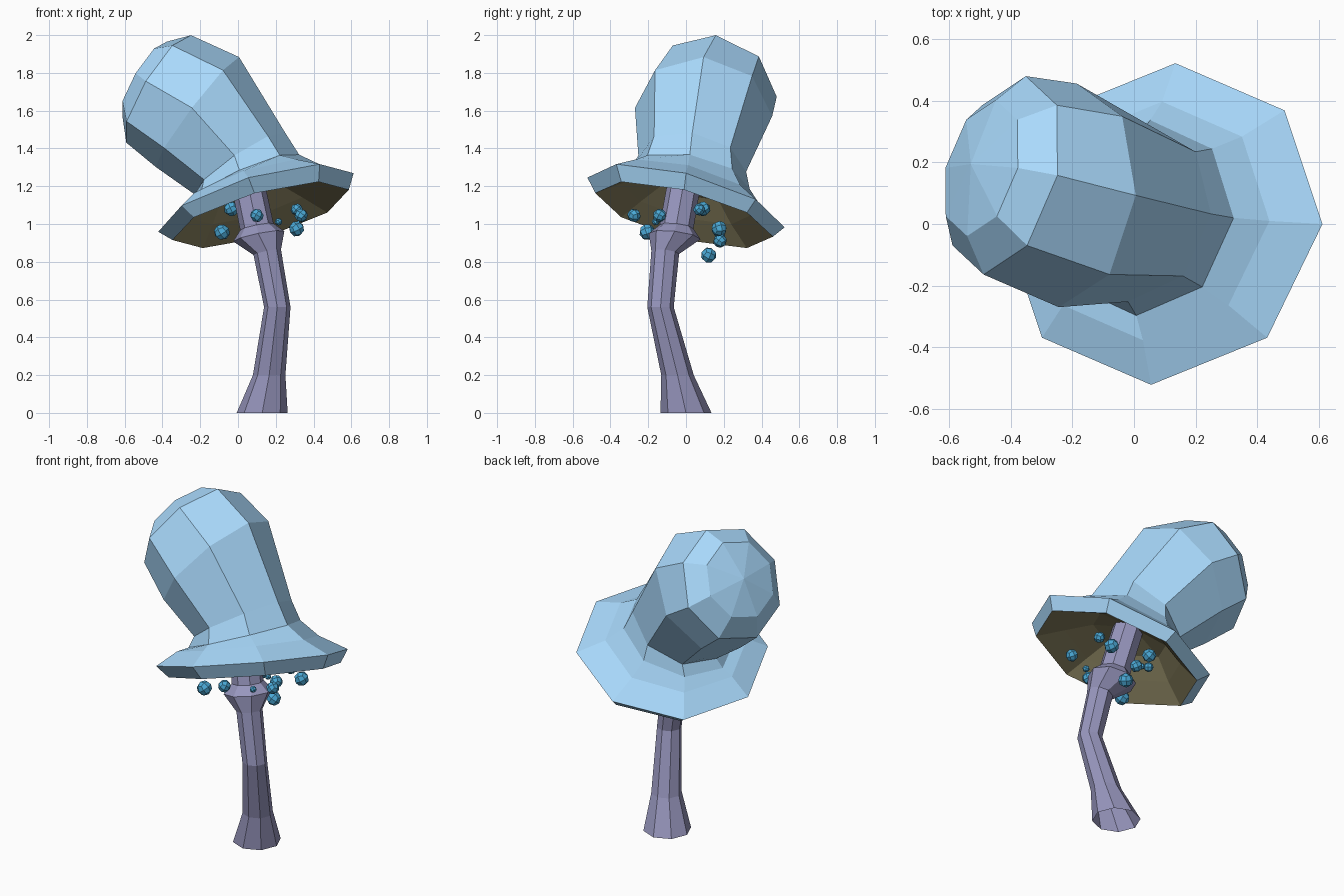
import bpy, bmesh
from math import cos, sin, pi
from mathutils import Vector as V, Euler

if "Cube" in bpy.data.objects:
    bpy.data.objects.remove(bpy.data.objects["Cube"])

SIDES = 8


def material(name, rgb):
    m = bpy.data.materials.new(name)
    m.diffuse_color = (*rgb, 1)
    m.use_nodes = True
    m.node_tree.nodes["Principled BSDF"].inputs["Base Color"].default_value = m.diffuse_color
    return m


BLUE = material("cap_blue", (0.40, 0.70, 0.98))
OLIVE = material("gill_olive", (0.25, 0.22, 0.115))
PURPLE = material("stem_purple", (0.31, 0.305, 0.51))
BERRY = material("spore_blue", (0.07, 0.40, 0.68))


def add_object(name, bm, mat):
    me = bpy.data.meshes.new(name)
    bm.to_mesh(me)
    bm.free()
    me.materials.append(mat)
    ob = bpy.data.objects.new(name, me)
    bpy.context.collection.objects.link(ob)
    return ob


def ring(bm, centre, normal, r):
    # octagon in the plane of normal, with one vertex leaning towards +y
    n, c = V(normal).normalized(), V(centre)
    v = (V((0, 1, 0)) - n * n.y).normalized()
    u = v.cross(n)
    angles = [2 * pi * i / SIDES for i in range(SIDES)]
    return [bm.verts.new(c + r * (u * cos(a) + v * sin(a))) for a in angles]


def loft(name, rings, mat, apex=None):
    bm = bmesh.new()
    loops = [ring(bm, *r) for r in rings]
    for a, b in zip(loops, loops[1:]):
        for i in range(SIDES):
            j = (i + 1) % SIDES
            bm.faces.new((a[i], a[j], b[j], b[i]))
    if apex:
        tip, last = bm.verts.new(apex), loops[-1]
        for i in range(SIDES):
            bm.faces.new((last[i], last[(i + 1) % SIDES], tip))
    return add_object(name, bm, mat)


# Bent stem with a flared collar, open at the foot
UP, LEAN = (0, 0, 1), (-0.2, 0.12, 1)
loft("stem", [
    ((0.128, 0.0, 0.0), UP, 0.135),
    ((0.165, -0.045, 0.2), UP, 0.086),
    ((0.208, -0.135, 0.56), UP, 0.070),
    ((0.155, -0.11, 0.85), LEAN, 0.074),
    ((0.11, -0.06, 0.935), LEAN, 0.138),
    ((0.10, -0.05, 0.985), LEAN, 0.090),
    ((0.04, 0.0, 1.27), LEAN, 0.088),
], PURPLE)

# Tilted brim rising into a leaning, swollen dome
TILT = (-0.30, 0.275, 1)
RIM = ((0.12, -0.01, 1.048), (-0.285, 0.265, 1), 0.485)
loft("cap", [
    RIM,
    ((0.095, 0.0, 1.114), TILT, 0.54),
    ((0.06, 0.01, 1.187), (-0.33, 0.27, 1), 0.40),
    ((0.03, 0.02, 1.235), (-0.45, 0.19, 1), 0.322),
    ((0.01, 0.033, 1.32), (-0.68, 0.22, 1), 0.29),
    ((-0.215, 0.093, 1.593), (-0.79, 0.1, 0.6), 0.365),
    ((-0.42, 0.158, 1.715), (-0.83, 0.24, 0.5), 0.332),
    ((-0.495, 0.182, 1.77), (-0.83, 0.24, 0.5), 0.228),
], BLUE, apex=(-0.53, 0.195, 1.79))

# Hollow underside of the brim
under = loft("cap_underside", [
    RIM,
    ((0.085, 0.0, 1.13), TILT, 0.35),
    ((0.05, 0.02, 1.21), TILT, 0.22),
], OLIVE, apex=(0.03, 0.03, 1.26))
under.data.flip_normals()

# Little spores floating under the brim: x, y, z, radius
SPORES = [
    (0.10, -0.275, 1.045, 0.036), (0.335, -0.14, 1.045, 0.036),
    (0.31, 0.07, 1.077, 0.032), (-0.085, -0.205, 0.957, 0.043),
    (0.31, 0.175, 0.975, 0.042), (0.215, -0.16, 1.012, 0.02),
    (-0.035, 0.09, 1.08, 0.04), (0.135, 0.18, 0.91, 0.036),
    (0.16, 0.12, 0.835, 0.042), (0.045, 0.18, 0.935, 0.028),
    (0.085, 0.17, 0.93, 0.018),
]
for k, (x, y, z, r) in enumerate(SPORES, 1):
    # each spore is a cube rounded into a 24-face ball, turned differently
    bm = bmesh.new()
    bmesh.ops.create_cube(bm, size=1)
    bmesh.ops.subdivide_edges(bm, edges=bm.edges[:], cuts=1, use_grid_fill=True)
    turn = Euler((0.3 * k, 0.5, 0.7 * k)).to_matrix()
    for v in bm.verts:
        v.co = V((x, y, z)) + turn @ v.co.normalized() * r
    add_object(f"spore_{k}", bm, BERRY)
